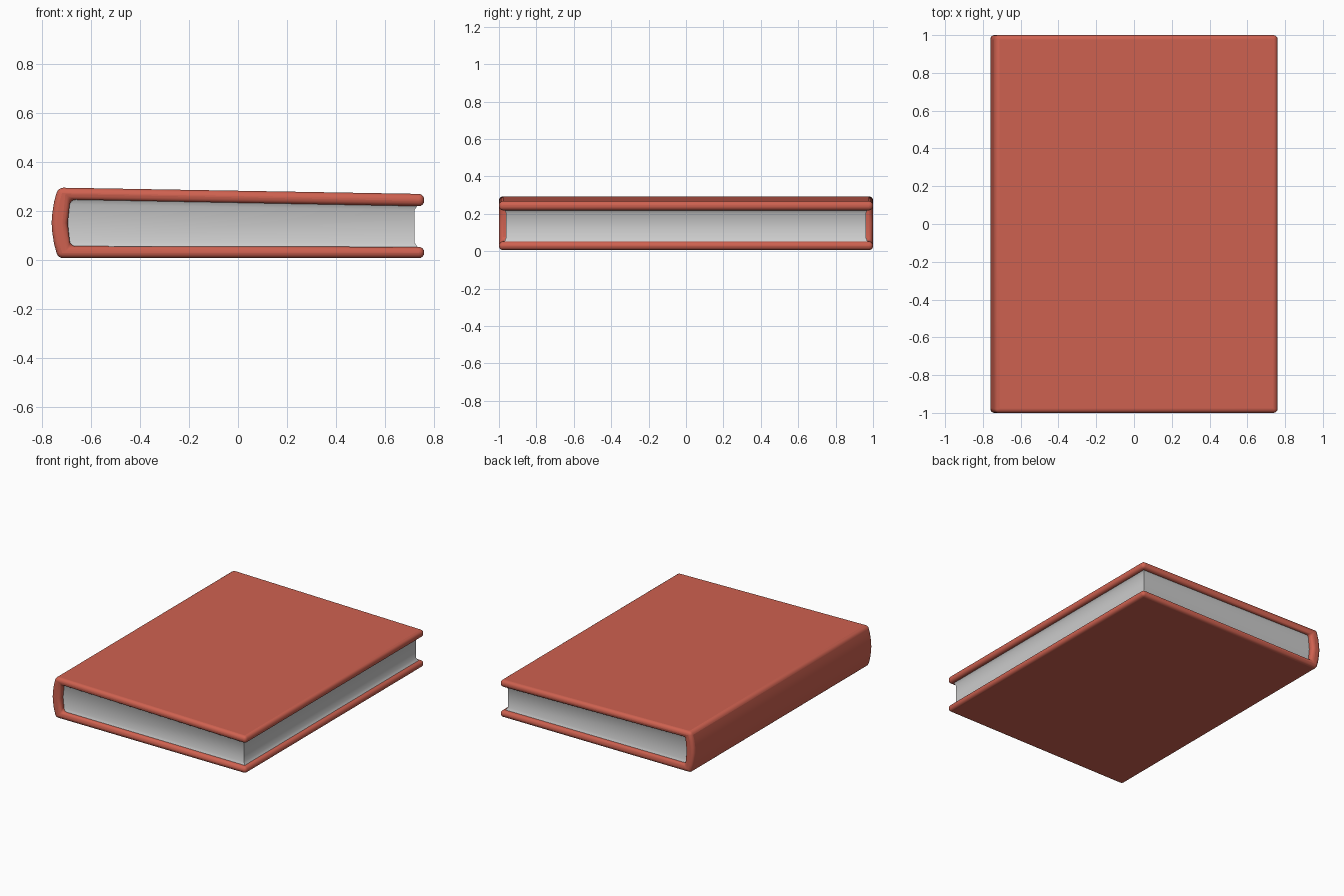
import bpy, bmesh

if "Cube" in bpy.data.objects:
    bpy.data.objects.remove(bpy.data.objects["Cube"])


def finish(bm, name, color=None):
    bmesh.ops.recalc_face_normals(bm, faces=bm.faces)
    mesh = bpy.data.meshes.new(name)
    bm.to_mesh(mesh)
    bm.free()
    obj = bpy.data.objects.new(name, mesh)
    bpy.context.collection.objects.link(obj)
    if color:
        mat = bpy.data.materials.new(name + "_color")
        mat.diffuse_color = color
        mat.use_nodes = True
        mat.node_tree.nodes["Principled BSDF"].inputs["Base Color"].default_value = mat.diffuse_color
        mesh.materials.append(mat)
    return obj


def smooth(obj):
    bpy.ops.object.select_all(action='DESELECT')
    obj.select_set(True)
    bpy.context.view_layer.objects.active = obj
    bpy.ops.object.shade_smooth_by_angle(angle=0.7)


# Cover: C-shaped profile with a bulging spine, extruded along y
profile = [
    (0.76, 0.268), (-0.735, 0.294), (-0.751, 0.235), (-0.758, 0.19),
    (-0.761, 0.15), (-0.758, 0.11), (-0.751, 0.065), (-0.735, 0.006),
    (0.76, 0.006), (0.76, 0.052), (-0.685, 0.055), (-0.695, 0.15),
    (-0.685, 0.245), (0.76, 0.218),
]
bm = bmesh.new()
face = bm.faces.new([bm.verts.new((x, -1.0, z)) for x, z in profile])
ext = bmesh.ops.extrude_face_region(bm, geom=[face], use_keep_orig=True)
top = [v for v in ext["geom"] if isinstance(v, bmesh.types.BMVert)]
bmesh.ops.translate(bm, verts=top, vec=(0, 2.0, 0))
cover = finish(bm, "cover", (0.62, 0.12, 0.08, 1.0))

# Rounded board edges and spine corners
bevel = cover.modifiers.new("round_edges", 'BEVEL')
bevel.width = 0.022
bevel.segments = 4
bevel.limit_method = 'ANGLE'
bevel.angle_limit = 0.7
smooth(cover)

# Page block: stacked rectangles, flaring slightly where it meets the boards
bm = bmesh.new()
rings = []
levels = [(0.0, 0.018), (0.06, 0.010), (0.14, 0.0),
          (0.86, 0.0), (0.94, 0.010), (1.0, 0.018)]
for t, flare in levels:
    left, right, y = -0.71, 0.72 + flare, 0.962 + flare * 0.7
    z_left = 0.045 + t * 0.21
    z_right = 0.045 + t * 0.183
    rings.append([bm.verts.new(p) for p in (
        (left, -y, z_left), (right, -y, z_right),
        (right, y, z_right), (left, y, z_left))])
for a, b in zip(rings, rings[1:]):
    for i in range(4):
        j = (i + 1) % 4
        bm.faces.new((a[i], a[j], b[j], b[i]))
bm.faces.new(rings[0])
bm.faces.new(rings[-1])
pages = finish(bm, "pages")
smooth(pages)
